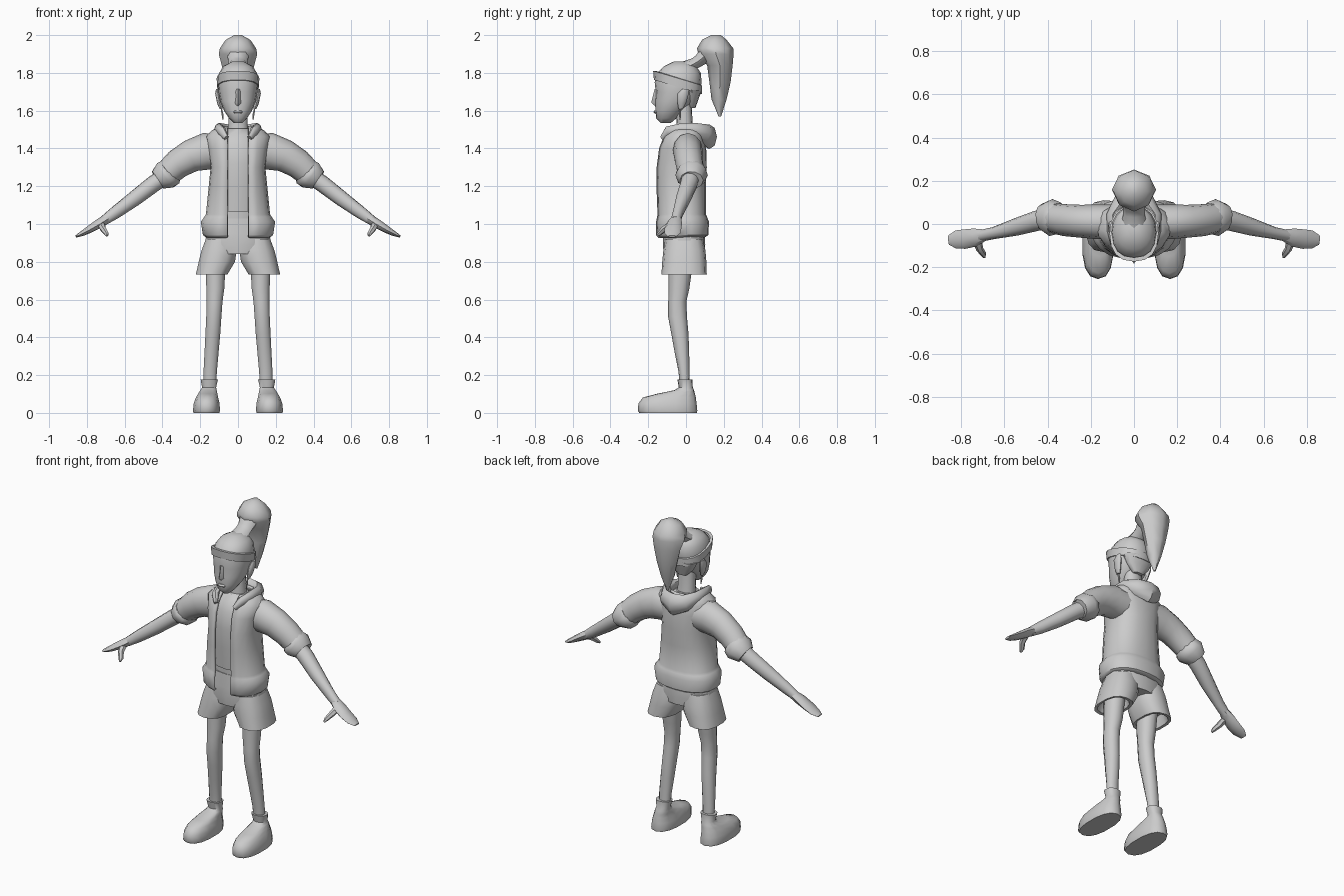
import bpy, bmesh
from math import sin, cos, pi, asin, radians
from mathutils import Vector


def power(v, p):
    return (1 if v >= 0 else -1) * abs(v) ** (2 / p)


def ring(z, yf, yb, hw, x0=0, n=14, p=2.2, tilt=0, a0=0.0):
    """Horizontal section from front y to back y; a0 > 0 leaves a front gap."""
    out, cy, ry = [], (yf + yb) / 2, (yb - yf) / 2
    count = n if a0 == 0 else n + 1
    for i in range(count):
        a = a0 + (2 * pi - 2 * a0) * i / n
        y = cy - ry * power(cos(a), p)
        out.append((x0 + hw * power(sin(a), p), y, z - tilt * (y - cy)))
    return out


def skin(name, rings, closed=True, caps=True, mirror=False, angle=45, thick=0):
    bm = bmesh.new()
    vs = [[bm.verts.new(c) for c in r] for r in rings]
    n = len(vs[0])
    for a, b in zip(vs, vs[1:]):
        for i in range(n if closed else n - 1):
            j = (i + 1) % n
            bm.faces.new((a[i], a[j], b[j], b[i]))
    if caps:
        bm.faces.new(vs[0])
        bm.faces.new(vs[-1])
    bmesh.ops.recalc_face_normals(bm, faces=bm.faces)
    me = bpy.data.meshes.new(name)
    bm.to_mesh(me)
    bm.free()
    ob = bpy.data.objects.new(name, me)
    bpy.context.collection.objects.link(ob)
    bpy.ops.object.select_all(action='DESELECT')
    ob.select_set(True)
    bpy.context.view_layer.objects.active = ob
    bpy.ops.object.shade_smooth_by_angle(angle=radians(angle))
    if thick:
        s = ob.modifiers.new("thickness", 'SOLIDIFY')
        s.thickness, s.offset = thick, 0
    if mirror:
        ob.modifiers.new("mirror", 'MIRROR').use_mirror_merge = False
    return ob


def loft(name, rows, n=14, p=2.2, tilt=0, **kw):
    return skin(name, [ring(*r, n=n, p=p, tilt=tilt) if len(r) == 5
                       else ring(*r, 0, n=n, p=p, tilt=tilt) for r in rows], **kw)


def tube(name, path, n=10, **kw):
    """Path rows are x, y, z, sideways radius, upward radius."""
    pts, rings = [Vector(q[:3]) for q in path], []
    for i, q in enumerate(path):
        t = (pts[min(i + 1, len(pts) - 1)] - pts[max(i - 1, 0)]).normalized()
        side = t.cross(Vector((0, 0, 1))).normalized()
        up = side.cross(t)
        rings.append([pts[i] + side * q[3] * cos(2 * pi * k / n)
                      + up * q[4] * sin(2 * pi * k / n) for k in range(n)])
    return skin(name, rings, **kw)


# Head, neck and face
loft("head", [(1.535, -.135, -.08, .022), (1.56, -.158, -.05, .048), (1.60, -.162, -.01, .074),
              (1.65, -.164, .045, .094), (1.70, -.160, .072, .103), (1.75, -.166, .083, .107),
              (1.80, -.152, .078, .100), (1.835, -.118, .055, .078), (1.86, -.065, .01, .032)], n=16)
loft("neck", [(1.44, -.06, .05, .062), (1.53, -.05, .035, .052), (1.64, -.055, .03, .052)])
skin("nose", [[(-.011, -.158, 1.715), (.011, -.158, 1.715), (0, -.166, 1.715)],
              [(-.02, -.155, 1.64), (.02, -.155, 1.64), (0, -.184, 1.642)],
              [(-.012, -.155, 1.625), (.012, -.155, 1.625), (0, -.165, 1.626)]])
loft("lips", [(1.585, -.166, -.14, .02), (1.592, -.172, -.14, .025), (1.602, -.167, -.14, .02)], n=8)
loft("ear", [(1.61, -.04, -.015, .008, .09), (1.64, -.045, .0, .013, .098),
             (1.69, -.045, .015, .014, .107), (1.715, -.02, .015, .006, .11)], n=8, mirror=True)
loft("earring", [(1.55, -.033, -.029, .002, .08), (1.58, -.038, -.026, .006, .082),
                 (1.62, -.034, -.028, .003, .09)], n=6, mirror=True)

# Hair, headband and ponytail
loft("nape_hair", [(1.615, .015, .05, .03), (1.66, -.0, .066, .075), (1.71, -.02, .084, .1)], n=12)
loft("headband", [(1.725, -.155, .07, .098), (1.725, -.17, .084, .111),
                  (1.772, -.174, .086, .113), (1.775, -.155, .07, .1)],
     n=16, p=2.4, tilt=.3, caps=False, angle=30)
tube("hair_tie", [(0, -.0, 1.825, .06, .04), (0, .045, 1.85, .05, .03), (0, .07, 1.865, .05, .032),
                  (0, .11, 1.9, .06, .045)], n=8)
loft("ponytail", [(2.0, .135, .185, .02), (1.975, .085, .215, .065), (1.93, .058, .25, .096),
                  (1.90, .065, .252, .102), (1.84, .112, .247, .086), (1.75, .124, .236, .064),
                  (1.66, .135, .215, .04), (1.57, .172, .186, .006)], n=8, p=1.9)

# Shirt and midriff
loft("midriff", [(.98, -.11, .08, .13), (1.09, -.115, .08, .125)])
loft("shirt", [(1.065, -.125, .085, .13), (1.2, -.135, .085, .13), (1.32, -.142, .085, .128),
               (1.42, -.128, .08, .135), (1.47, -.10, .07, .1), (1.505, -.065, .05, .06)])

# Open jacket with a rolled hem
jacket_rows = [(.93, -.145, .09, .16), (.945, -.155, .112, .18), (1.01, -.155, .115, .19),
               (1.035, -.15, .105, .172), (1.05, -.148, .098, .163), (1.2, -.155, .098, .148),
               (1.3, -.155, .103, .138), (1.4, -.14, .1, .155), (1.46, -.115, .09, .165),
               (1.49, -.09, .08, .135), (1.51, -.07, .065, .09)]
skin("jacket", [ring(*r, n=18, p=2.4, a0=asin((.055 / r[3]) ** 1.2)) for r in jacket_rows],
     closed=False, caps=False, thick=.014)

# Hood lying around the neck
half = [(.062, -.125, 1.455, .012, .015), (.085, -.095, 1.49, .022, .028),
        (.1, -.03, 1.502, .025, .03), (.1, .04, 1.5, .028, .036), (.065, .1, 1.478, .036, .052)]
tube("hood", half + [(0, .122, 1.462, .042, .066)] + [(-q[0], *q[1:]) for q in half[::-1]], n=8)

# Sleeves, cuffs, arms and hands
tube("sleeve", [(.09, .01, 1.385, .08, .09), (.17, .01, 1.385, .08, .098),
                (.25, .013, 1.36, .076, .086), (.32, .018, 1.318, .074, .078),
                (.375, .027, 1.268, .07, .07)], n=12, mirror=True)
tube("sleeve_cuff", [(.352, .022, 1.283, .06, .06), (.358, .024, 1.275, .078, .077),
                     (.385, .03, 1.258, .086, .08), (.425, .03, 1.232, .062, .056),
                     (.412, .028, 1.24, .048, .045)], n=10, mirror=True)
tube("forearm", [(.37, .027, 1.265, .048, .046), (.45, .015, 1.21, .047, .045),
                 (.55, -.015, 1.133, .04, .041), (.65, -.042, 1.06, .028, .034),
                 (.71, -.055, 1.018, .027, .026)], n=10, mirror=True)
tube("hand", [(.69, -.05, 1.03, .026, .026), (.735, -.062, 1.003, .042, .025),
              (.785, -.07, .972, .045, .02), (.825, -.072, .95, .042, .014),
              (.858, -.074, .934, .022, .006)], n=8, mirror=True)
tube("thumb", [(.725, -.075, 1.0, .022, .018), (.715, -.115, .975, .017, .017),
               (.697, -.14, .95, .014, .012), (.693, -.155, .938, .006, .006)], n=6, mirror=True)

# Shorts: hips plus two flared legs with hollow hems
loft("shorts_hips", [(.84, -.118, .1, .15), (.89, -.122, .102, .182), (.95, -.12, .1, .168),
                     (1.03, -.115, .09, .145)], p=2.4)
loft("shorts_leg", [(.80, -.08, .06, .06, .135), (.735, -.112, .09, .07, .14),
                    (.732, -.13, .11, .085, .14), (.80, -.126, .108, .098, .112),
                    (.86, -.12, .103, .095, .1), (.92, -.11, .09, .08, .092)],
     n=14, p=2.5, mirror=True)

# Legs and shoes
loft("leg", [(.17, -.035, .02, .035, .148), (.22, -.04, .018, .037, .147),
             (.32, -.06, .017, .039, .14), (.42, -.078, .013, .041, .133),
             (.51, -.095, .005, .042, .128), (.59, -.094, .002, .044, .124),
             (.66, -.093, .018, .05, .12), (.82, -.095, .04, .056, .118)], n=10, mirror=True)
loft("shoe", [(0, -.248, .058, .07, .167), (.012, -.255, .06, .073, .167),
              (.05, -.252, .056, .07, .166), (.082, -.228, .052, .06, .164),
              (.102, -.15, .047, .052, .16), (.12, -.062, .043, .044, .156),
              (.135, -.038, .036, .038, .153), (.178, -.046, .034, .047, .152),
              (.178, -.036, .024, .037, .15)], n=14, p=2.4, mirror=True)
